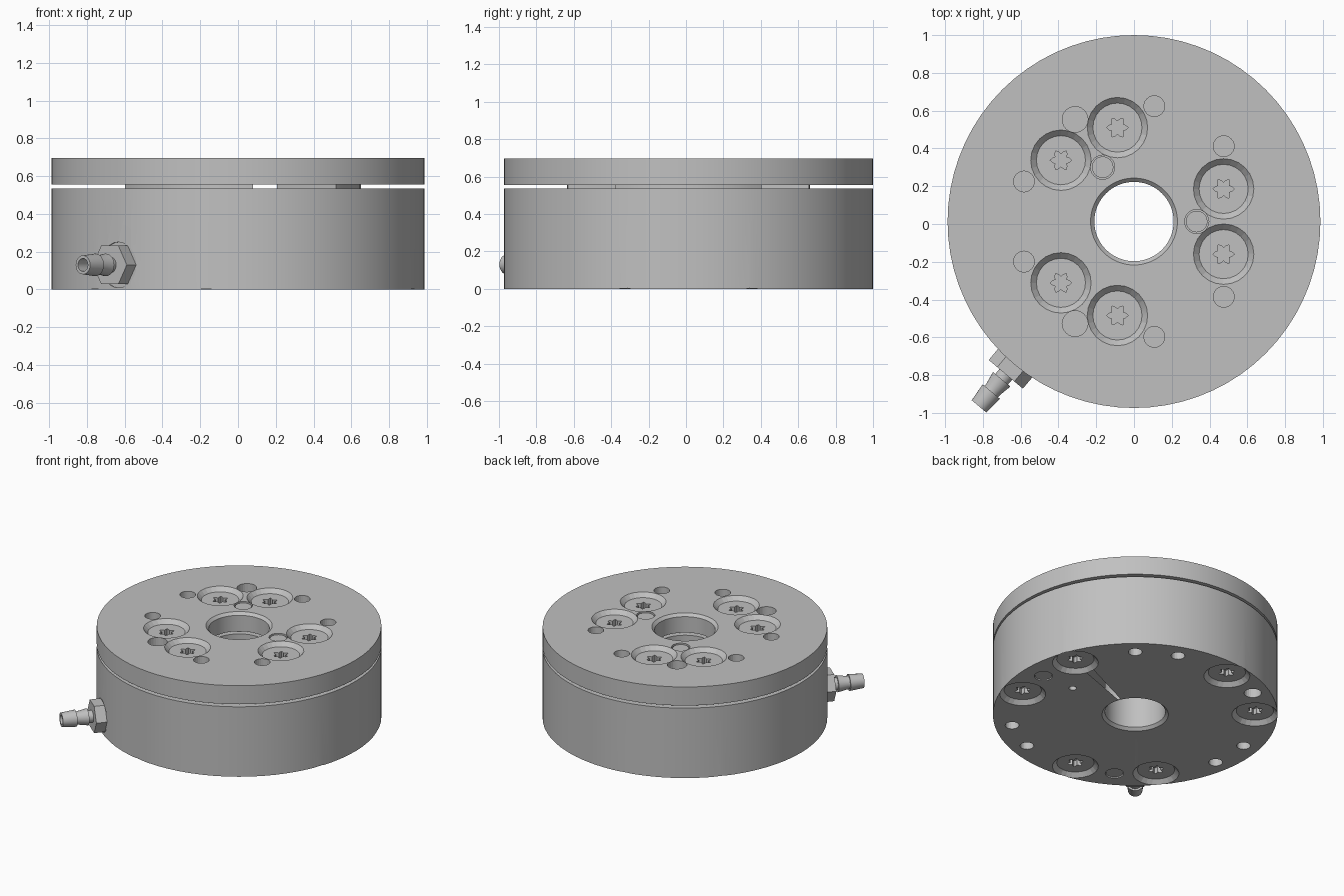
import bpy, bmesh
from math import cos, sin, radians, pi
from mathutils import Matrix, Vector

cube = bpy.data.objects.get("Cube")
if cube:
    bpy.data.objects.remove(cube, do_unlink=True)

GREY = (0.53, 0.53, 0.53, 1)
metal = bpy.data.materials.new("grey_metal")
metal.use_nodes = True
metal.diffuse_color = GREY
metal.node_tree.nodes["Principled BSDF"].inputs["Base Color"].default_value = GREY

CY = 0.013      # disc axis offset in y
R = 0.987       # disc radius
GAP_LOW, GAP_HIGH, TOP = 0.535, 0.555, 0.697


def polar(r, deg, z):
    return Vector((r * cos(radians(deg)), CY + r * sin(radians(deg)), z))


def place(r, deg, z, down=False):
    m = Matrix.Translation(polar(r, deg, z))
    return m @ Matrix.Rotation(pi, 4, 'X') if down else m


def lathe(bm, profile, n, matrix, loop=False, phase=0.0):
    """Revolve (radius, z) points; radius may be a function of the angle."""
    rings = []
    for rad, z in profile:
        ring = []
        for i in range(n):
            a = 2 * pi * i / n + phase
            r = rad(a) if callable(rad) else rad
            ring.append(bm.verts.new(matrix @ Vector((r * cos(a), r * sin(a), z))))
        rings.append(ring)
    pairs = list(zip(rings, rings[1:]))
    if loop:
        pairs.append((rings[-1], rings[0]))
    else:
        bm.faces.new(rings[0])
        bm.faces.new(rings[-1])
    for a, b in pairs:
        for i in range(n):
            j = (i + 1) % n
            bm.faces.new((a[i], a[j], b[j], b[i]))


def finish(bm, name, smooth=True):
    bmesh.ops.recalc_face_normals(bm, faces=bm.faces)
    mesh = bpy.data.meshes.new(name)
    bm.to_mesh(mesh)
    bm.free()
    mesh.materials.append(metal)
    obj = bpy.data.objects.new(name, mesh)
    bpy.context.collection.objects.link(obj)
    if smooth:
        smooth_shade(obj)
    return obj


def activate(obj):
    bpy.ops.object.select_all(action='DESELECT')
    obj.select_set(True)
    bpy.context.view_layer.objects.active = obj


def smooth_shade(obj):
    activate(obj)
    bpy.ops.object.shade_smooth_by_angle(angle=radians(30))


def turned(name, profile, n, matrix, **kw):
    bm = bmesh.new()
    lathe(bm, profile, n, matrix, **kw)
    return finish(bm, name)


def cut(target, shapes):
    """Subtract a group of separate turned shapes, each (profile, matrix)."""
    bm = bmesh.new()
    for profile, matrix in shapes:
        lathe(bm, profile, 24, matrix)
    cutter = finish(bm, "cutter", smooth=False)
    cutter.hide_render = True
    mod = target.modifiers.new("cut", 'BOOLEAN')
    mod.operation, mod.solver, mod.object = 'DIFFERENCE', 'EXACT', cutter
    activate(target)
    bpy.ops.object.modifier_apply(modifier=mod.name)
    bpy.data.objects.remove(cutter, do_unlink=True)


def drill(radius, depth):
    return [(radius, -depth), (radius, 0.02)]


def star(a):
    return 0.045 + 0.012 * cos(6 * a)


SINK = [(0.062, -0.1), (0.16, 0.0), (0.16, 0.02)]
SCREW = [(0.06, -0.098), (0.13, -0.03), (star, -0.03), (star, -0.075)]
SCREW_ANGLES = [base + d for base in (0, 120, 240) for d in (-20, 20)]
AXIS = Matrix.Translation((0, CY, 0))

# Main discs with a chamfered through bore
base = turned("base_body", [(0.23, 0), (R, 0), (R, GAP_LOW), (0.21, GAP_LOW), (0.21, 0.02)],
              72, AXIS, loop=True)
plate = turned("top_plate", [(0.21, GAP_HIGH), (R, GAP_HIGH), (R, TOP), (0.23, TOP), (0.21, TOP - 0.02)],
               72, AXIS, loop=True)

# Three spacer pads in the gap
for k, mid in enumerate((0, 120, 240)):
    bm = bmesh.new()
    steps = [mid - 37 + 74 * i / 12 for i in range(13)]
    outline = [polar(0.65, a, GAP_LOW - 0.005) for a in steps]
    outline += [polar(0.26, a, GAP_LOW - 0.005) for a in reversed(steps)]
    face = bm.faces.new([bm.verts.new(p) for p in outline])
    ext = bmesh.ops.extrude_face_region(bm, geom=[face])
    bmesh.ops.translate(bm, vec=(0, 0, GAP_HIGH - GAP_LOW + 0.01),
                        verts=[v for v in ext["geom"] if isinstance(v, bmesh.types.BMVert)])
    finish(bm, f"spacer_pad_{k + 1}")

# Holes in the top plate
cut(plate, [(SINK, place(0.505, a, TOP)) for a in SCREW_ANGLES])
holes = [(drill(0.055, 0.12), place(0.62, m + d, TOP)) for m in (0, 120, 240) for d in (-40, 40)]
holes += [(drill(0.068, 0.12), place(0.624, a, TOP)) for a in (120, 240)]
holes += [(drill(0.064, 0.08), place(0.332, a, TOP)) for a in (0, 120)]
cut(plate, holes)

# Holes in the underside
cut(base, [(SINK, place(0.83, a, 0, True)) for a in SCREW_ANGLES])
holes = [(drill(0.048, 0.2), place(0.867, m + d, 0, True)) for m in (60, 180, 300) for d in (-10, 10)]
holes += [(drill(0.06, 0.2), place(0.867, 120, 0, True))]
holes += [(drill(0.064, 0.08), place(0.83, a, 0, True)) for a in (0, 240)]
holes += [(drill(0.026, 0.15), place(0.566, 0, 0, True))]
cut(base, holes)

# Countersunk star-socket screws, top and bottom
for k, a in enumerate(SCREW_ANGLES):
    turned(f"top_screw_{k + 1}", SCREW, 24, place(0.505, a, TOP))
    turned(f"bottom_screw_{k + 1}", SCREW, 24, place(0.83, a, 0, True))

# Dowel pins
for k, a in enumerate((0, 120)):
    turned(f"top_pin_{k + 1}", [(0.057, -0.09), (0.057, -0.008)], 24, place(0.332, a, TOP))
for k, a in enumerate((0, 240)):
    turned(f"bottom_pin_{k + 1}", [(0.06, -0.09), (0.06, -0.006)], 24, place(0.83, a, 0, True))

# Hose fitting on a spot face in the side wall
side = (Matrix.Translation((0, CY, 0.13)) @ Matrix.Rotation(radians(230), 4, 'Z')
        @ Matrix.Rotation(pi / 2, 4, 'Y'))
cut(base, [([(0.121, 0.979), (0.121, 1.1)], side)])
smooth_shade(base)
smooth_shade(plate)
turned("fitting_hex", [(0.118, 0.95), (0.118, 1.056)], 6, side, phase=pi / 6)
turned("fitting_barb", [(0.044, 1.04), (0.044, 1.09), (0.06, 1.09), (0.047, 1.16), (0.047, 1.175),
                        (0.06, 1.175), (0.05, 1.277), (0.034, 1.277), (0.034, 1.1)], 24, side)
bpy.ops.object.select_all(action='DESELECT')
